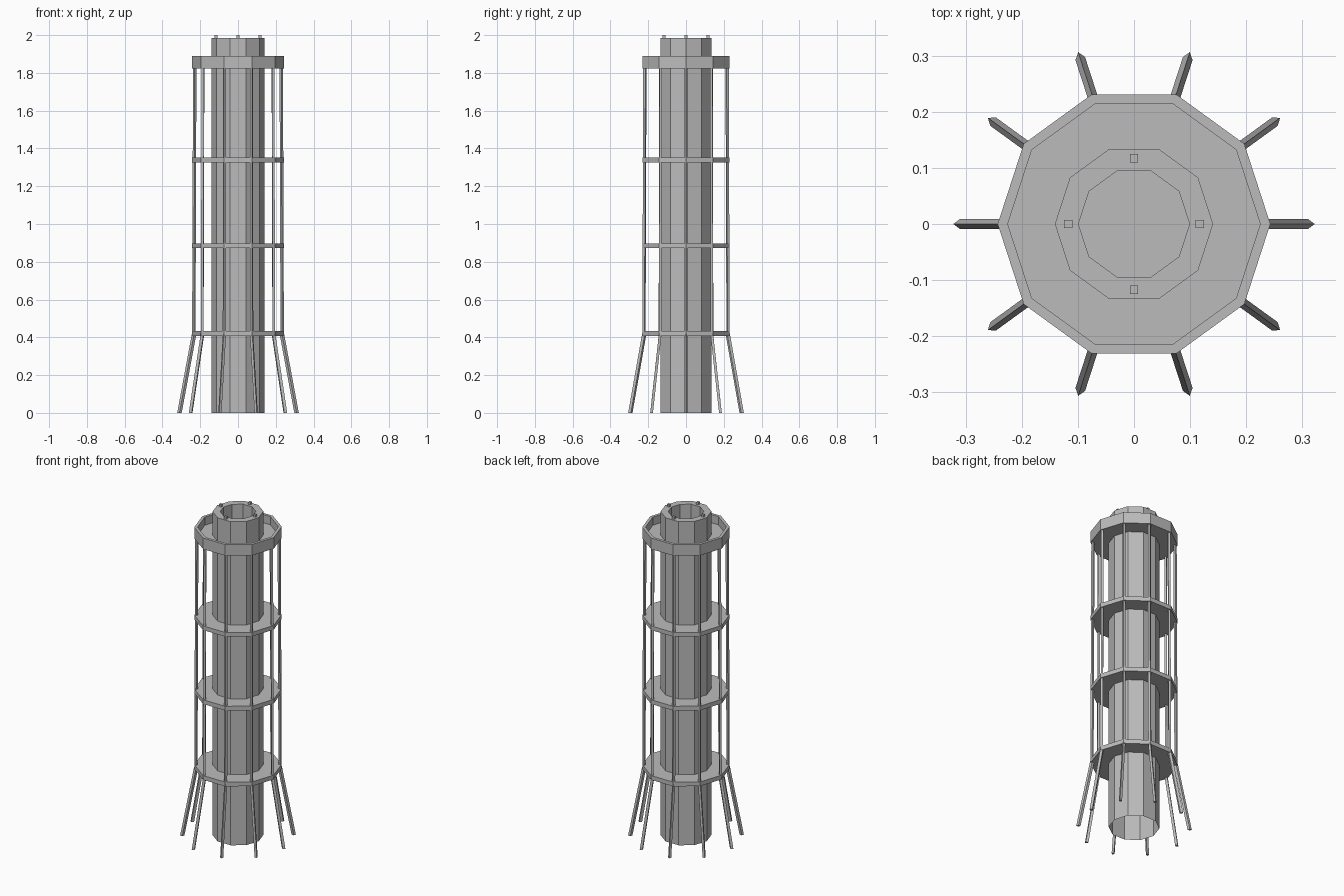
import bpy, bmesh, math
from mathutils import Vector

cube = bpy.data.objects.get("Cube")
if cube:
    bpy.data.objects.remove(cube)

SIDES = 10

grey = bpy.data.materials.new("concrete_grey")
grey.use_nodes = True
colour = (0.5, 0.5, 0.5, 1)
grey.diffuse_color = colour
grey.node_tree.nodes["Principled BSDF"].inputs["Base Color"].default_value = colour


def finish(name, bm, recalc=True):
    if recalc:
        bmesh.ops.recalc_face_normals(bm, faces=bm.faces)
    mesh = bpy.data.meshes.new(name)
    bm.to_mesh(mesh)
    bm.free()
    mesh.materials.append(grey)
    obj = bpy.data.objects.new(name, mesh)
    bpy.context.collection.objects.link(obj)
    return obj


def lathe(name, profile, closed=False, cap_end=False):
    """Ten-sided turning of an (r, z) profile."""
    bm = bmesh.new()
    rings = []
    for r, z in profile:
        rings.append([bm.verts.new((r * math.cos(a), r * math.sin(a), z))
                      for a in (math.tau * i / SIDES for i in range(SIDES))])
    pairs = list(zip(rings, rings[1:]))
    if closed:
        pairs.append((rings[-1], rings[0]))
    for low, high in pairs:
        for i in range(SIDES):
            j = (i + 1) % SIDES
            bm.faces.new((low[i], low[j], high[j], high[i]))
    if cap_end:
        bm.faces.new(rings[-1])
    return finish(name, bm, recalc=closed)


def strut(bm, angle, low, high, radial, side):
    """Diamond-section bar between two (r, z) points at one corner."""
    out = Vector((math.cos(angle), math.sin(angle), 0))
    across = Vector((-out.y, out.x, 0))
    ends = []
    for r, z in (low, high):
        c = out * r + Vector((0, 0, z))
        ends.append([bm.verts.new(c + d) for d in
                     (out * radial, across * side, -out * radial, -across * side)])
    for i in range(4):
        j = (i + 1) % 4
        bm.faces.new((ends[0][i], ends[0][j], ends[1][j], ends[1][i]))
    bm.faces.new(ends[0][::-1])
    bm.faces.new(ends[1])


# Central shaft: open at the foot, recessed well at the top
lathe("central_shaft", [(0.141, 0), (0.141, 1.985), (0.099, 1.985), (0.099, 1.84)],
      cap_end=True)

# Platforms around the shaft
for name, z in (("lower", 0.42), ("middle", 0.885), ("upper", 1.338)):
    lathe(name + "_platform", [(0.14, z - 0.013), (0.243, z - 0.013),
                               (0.243, z + 0.013), (0.14, z + 0.013)], closed=True)

# Top gallery with a raised parapet
lathe("top_gallery", [(0.14, 1.822), (0.243, 1.822), (0.243, 1.89), (0.225, 1.89),
                      (0.225, 1.84), (0.14, 1.84)], closed=True)

# Posts and splayed legs, one at each corner
posts, legs = bmesh.new(), bmesh.new()
for i in range(SIDES):
    a = math.tau * i / SIDES
    strut(posts, a, (0.234, 0.42), (0.229, 1.83), 0.009, 0.009)
    strut(legs, a, (0.31, 0), (0.232, 0.42), 0.012, 0.009)
finish("posts", posts)
finish("splayed_legs", legs)

# Small studs on the shaft rim
studs = bmesh.new()
for i in range(4):
    a = math.tau * i / 4
    made = bmesh.ops.create_cube(studs, size=0.015)["verts"]
    bmesh.ops.translate(studs, verts=made,
                        vec=(0.117 * math.cos(a), 0.117 * math.sin(a), 1.9925))
finish("rim_studs", studs)
